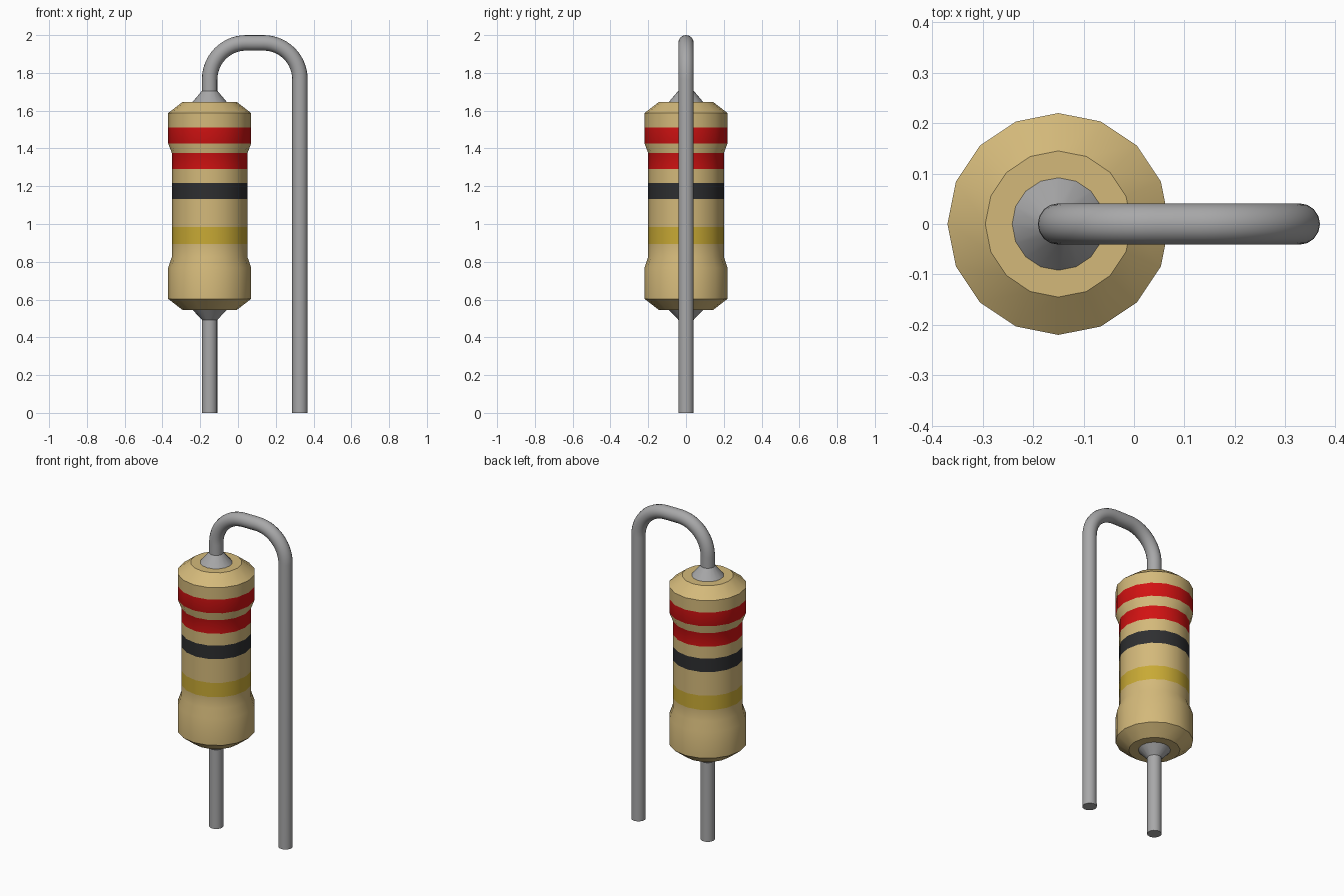
import bpy, bmesh, math

cube = bpy.data.objects.get("Cube")
if cube:
    bpy.data.objects.remove(cube, do_unlink=True)

AXIS_X = -0.15      # axis of the body
LEAD_X = 0.328      # axis of the bent-down lead
SIDES = 16
WIRE_R = 0.041


def material(name, rgb):
    m = bpy.data.materials.new(name)
    m.use_nodes = True
    m.diffuse_color = (*rgb, 1)
    m.node_tree.nodes["Principled BSDF"].inputs["Base Color"].default_value = (*rgb, 1)
    return m


TAN, RED, BLACK, GOLD = range(4)
body_mats = [material("tan body", (0.655, 0.485, 0.195)),
             material("red band", (0.64, 0.006, 0.006)),
             material("black band", (0.027, 0.028, 0.030)),
             material("gold band", (0.58, 0.40, 0.035))]
metal = material("grey metal", (0.39, 0.39, 0.395))


def smooth(ob):
    bpy.ops.object.select_all(action='DESELECT')
    ob.select_set(True)
    bpy.context.view_layer.objects.active = ob
    bpy.ops.object.shade_smooth_by_angle(angle=math.radians(30))


def lathe(name, profile, mats):
    """Closed solid of revolution; profile rows are (z, radius, material of the strip above)."""
    bm = bmesh.new()
    rings = []
    for z, r, _ in profile:
        rings.append([bm.verts.new((r * math.cos(a), r * math.sin(a), z))
                      for a in (2 * math.pi * i / SIDES for i in range(SIDES))])
    for k in range(len(rings) - 1):
        lo, hi = rings[k], rings[k + 1]
        for i in range(SIDES):
            j = (i + 1) % SIDES
            f = bm.faces.new((lo[i], lo[j], hi[j], hi[i]))
            f.material_index = profile[k][2]
    bm.faces.new(rings[0][::-1])
    bm.faces.new(rings[-1])
    me = bpy.data.meshes.new(name)
    bm.to_mesh(me)
    bm.free()
    for m in mats:
        me.materials.append(m)
    ob = bpy.data.objects.new(name, me)
    bpy.context.collection.objects.link(ob)
    ob.location.x = AXIS_X
    smooth(ob)
    return ob


def wire(name, points):
    """Round lead swept along a path in the xz plane."""
    cu = bpy.data.curves.new(name, 'CURVE')
    cu.dimensions = '3D'
    cu.bevel_depth = WIRE_R
    cu.bevel_resolution = 6
    cu.use_fill_caps = True
    sp = cu.splines.new('POLY')
    sp.points.add(len(points) - 1)
    for p, (x, z) in zip(sp.points, points):
        p.co = (x, 0, z, 1)
    ob = bpy.data.objects.new(name, cu)
    bpy.context.collection.objects.link(ob)
    cu.materials.append(metal)
    bpy.ops.object.select_all(action='DESELECT')
    ob.select_set(True)
    bpy.context.view_layer.objects.active = ob
    bpy.ops.object.convert(target='MESH')
    smooth(bpy.context.view_layer.objects.active)


# Body with chamfered ends, narrower waist and colour bands
lathe("resistor_body", [
    (0.546, 0.145, TAN), (0.604, 0.22, TAN), (0.768, 0.22, TAN), (0.826, 0.2, TAN),
    (0.895, 0.2, GOLD), (0.984, 0.2, TAN), (1.132, 0.2, BLACK), (1.216, 0.2, TAN),
    (1.290, 0.2, RED), (1.375, 0.2, TAN), (1.427, 0.22, RED), (1.512, 0.22, TAN),
    (1.587, 0.22, TAN), (1.645, 0.145, TAN)], body_mats)

# Metal cones where the leads leave the body
lathe("upper_cone", [(1.64, 0.096, 0), (1.705, WIRE_R, 0)], [metal])
lathe("lower_cone", [(0.493, WIRE_R, 0), (0.551, 0.096, 0)], [metal])

# Straight lower lead
wire("lower_lead", [(AXIS_X, 0), (AXIS_X, 0.56)])

# Upper lead: two quarter bends joined by a short straight, then down to the ground
BEND = 0.193
TOP = 2.0 - WIRE_R
STEPS = 14
path = [(AXIS_X, 1.63)]
for cx, start in ((AXIS_X + BEND, math.pi), (LEAD_X - BEND, math.pi / 2)):
    for i in range(STEPS + 1):
        a = start - math.pi / 2 * i / STEPS
        path.append((cx + BEND * math.cos(a), TOP - BEND + BEND * math.sin(a)))
path.append((LEAD_X, 0))
wire("bent_lead", path)
